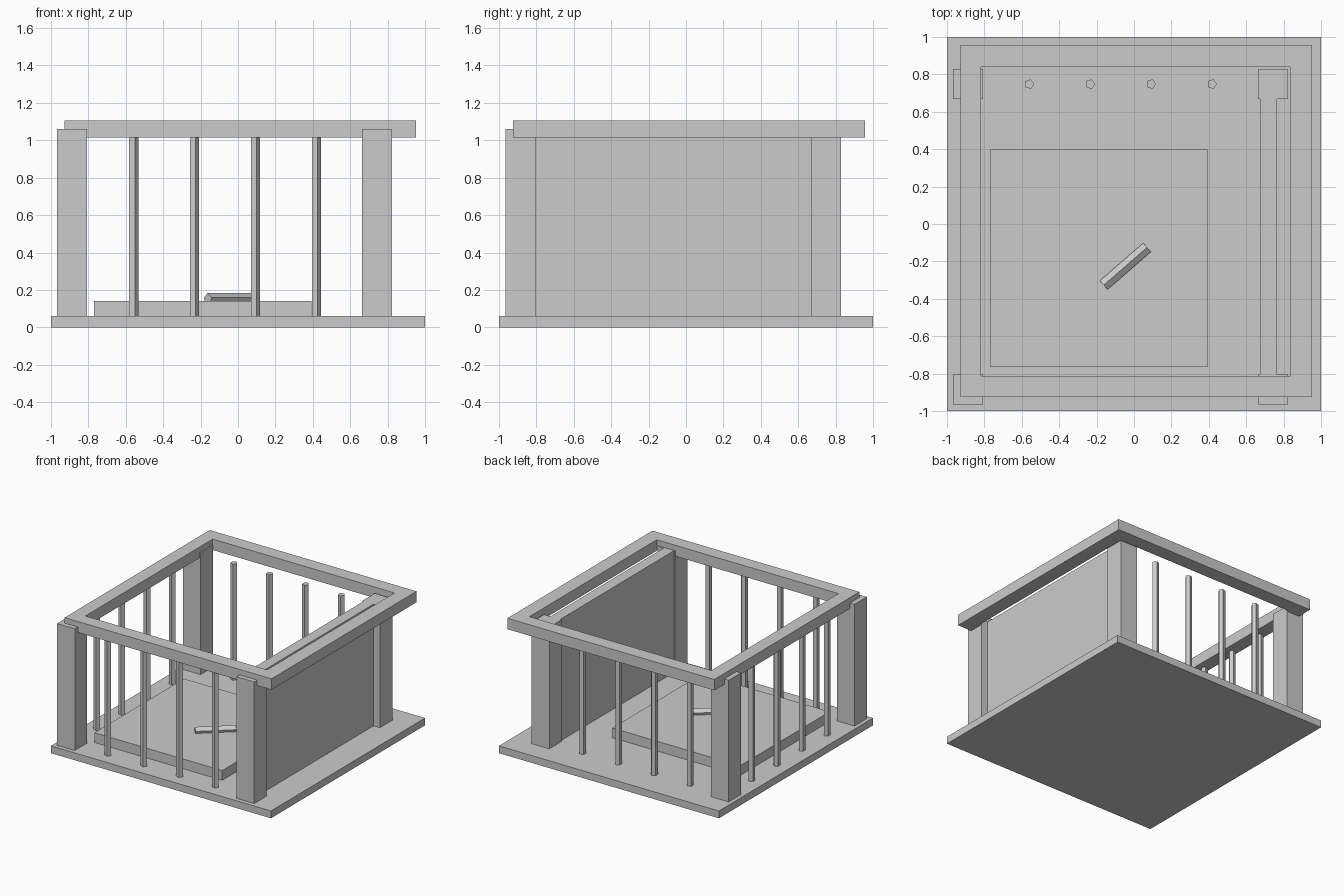
import bpy, bmesh
from math import cos, sin, tau, radians, pi
from mathutils import Matrix

if "Cube" in bpy.data.objects:
    bpy.data.objects.remove(bpy.data.objects["Cube"])


def finish(name, bm):
    bmesh.ops.recalc_face_normals(bm, faces=bm.faces)
    mesh = bpy.data.meshes.new(name)
    bm.to_mesh(mesh)
    bm.free()
    obj = bpy.data.objects.new(name, mesh)
    bpy.context.collection.objects.link(obj)
    return obj


def box(name, x, y, z):
    """Box from (min, max) ranges."""
    bm = bmesh.new()
    bmesh.ops.create_cube(bm, size=1)
    for v in bm.verts:
        v.co = [r[0] if c < 0 else r[1] for c, r in zip(v.co, (x, y, z))]
    return finish(name, bm)


def rod(name, radius, length):
    """Five-sided rod along z, one corner towards +x."""
    bm = bmesh.new()
    ring = [bm.verts.new((radius * cos(tau * i / 5), radius * sin(tau * i / 5), 0))
            for i in range(5)]
    face = bm.faces.new(ring)
    ext = bmesh.ops.extrude_face_region(bm, geom=[face], use_keep_orig=True)
    top = [g for g in ext["geom"] if isinstance(g, bmesh.types.BMVert)]
    bmesh.ops.translate(bm, verts=top, vec=(0, 0, length))
    return finish(name, bm)


def frame(name, outer, inner, z):
    """Rectangular ring; outer and inner are (x0, x1, y0, y1)."""
    bm = bmesh.new()
    loops = []
    for (x0, x1, y0, y1), h in ((outer, z[0]), (outer, z[1]), (inner, z[1]), (inner, z[0])):
        loops.append([bm.verts.new((x, y, h))
                      for x, y in ((x0, y0), (x1, y0), (x1, y1), (x0, y1))])
    for a, b in zip(loops, loops[1:] + loops[:1]):
        for i in range(4):
            j = (i + 1) % 4
            bm.faces.new((a[i], a[j], b[j], b[i]))
    return finish(name, bm)


FLOOR, POST_TOP, RAIL = 0.06, 1.06, (1.015, 1.105)

# base plate
box("base", (-1, 1), (-1, 1), (0, FLOOR))

# corner posts
post_x = {"left": -0.888, "right": 0.743}
post_y = {"front": -0.885, "back": 0.748}
for sx, px in post_x.items():
    for sy, py in post_y.items():
        box(f"{sy}_{sx}_post", (px - 0.08, px + 0.08), (py - 0.08, py + 0.08),
            (FLOOR, POST_TOP))

# top rail around all four sides
frame("top_rail", (-0.928, 0.953, -0.926, 0.957), (-0.818, 0.835, -0.813, 0.84), RAIL)

# solid wall on the right
box("right_wall", (0.675, 0.765), (-0.84, 0.70), (FLOOR, POST_TOP))

# vertical bars on the front, back and left
for i in range(4):
    t = -0.56 + 0.3255 * i
    spots = {"front": (t, post_y["front"]), "back": (t, post_y["back"]),
             "left": (post_x["left"], t)}
    for side, (x, y) in spots.items():
        rod(f"{side}_bar_{i + 1}", 0.027, RAIL[0] - FLOOR).location = (x, y, FLOOR)

# floor mat
box("floor_mat", (-0.77, 0.392), (-0.765, 0.398), (FLOOR, 0.14))

# loose stick lying on the mat, ridge upwards
stick = rod("stick", 0.033, 0.307)
stick.data.transform(Matrix.Translation((-0.046, -0.226, 0.15))
                     @ Matrix.Rotation(radians(41), 4, 'Z')
                     @ Matrix.Rotation(-pi / 2, 4, 'Y')
                     @ Matrix.Translation((0, 0, -0.1535)))
